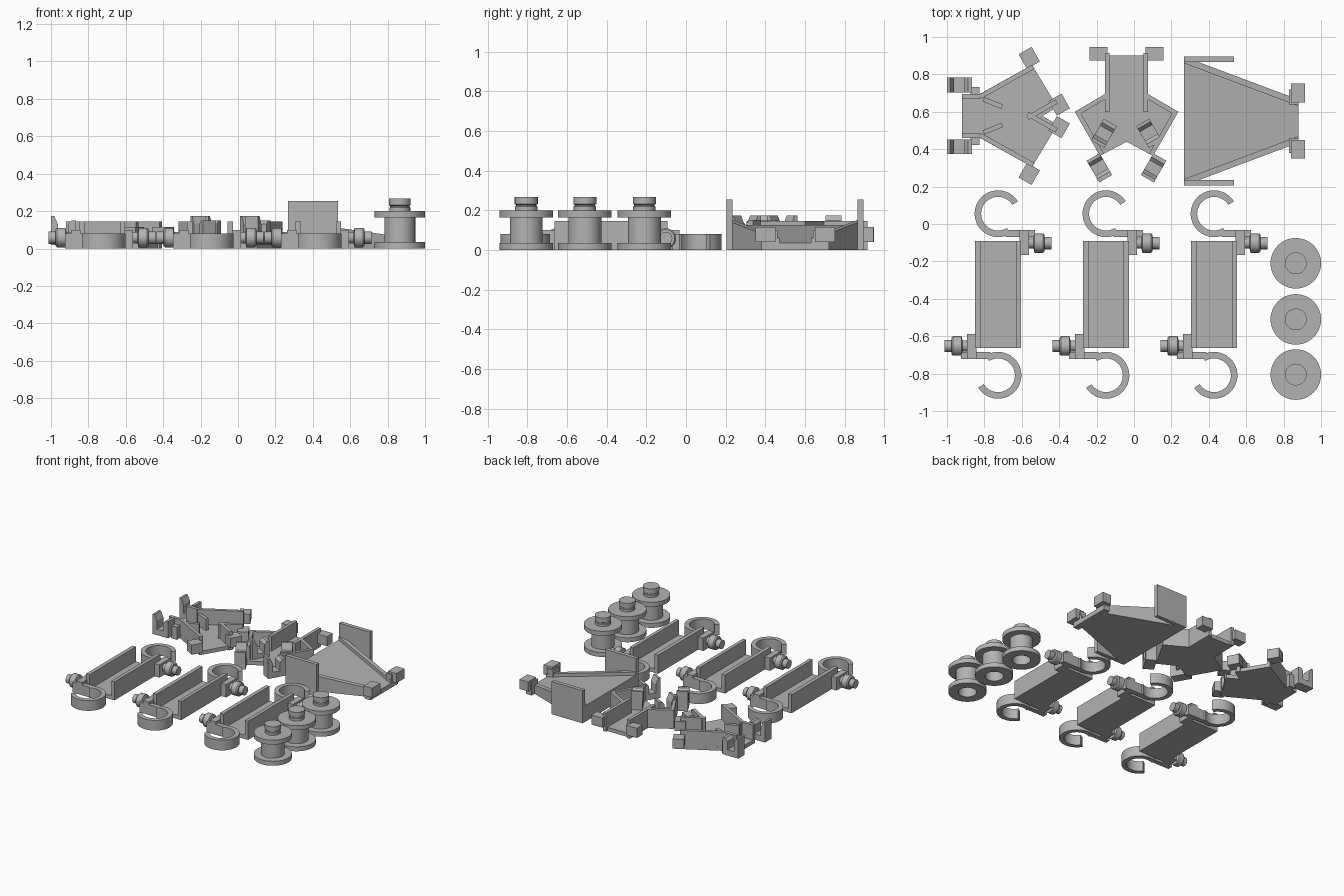
import bpy, bmesh, math
from mathutils import Vector, Matrix

if "Cube" in bpy.data.objects:
    bpy.data.objects.remove(bpy.data.objects["Cube"])

grey = bpy.data.materials.new("plain grey")
grey.diffuse_color = (0.45, 0.45, 0.45, 1)
grey.use_nodes = True
grey.node_tree.nodes["Principled BSDF"].inputs["Base Color"].default_value = grey.diffuse_color


def finish(name, bm, smooth=False):
    bmesh.ops.recalc_face_normals(bm, faces=bm.faces)
    me = bpy.data.meshes.new(name)
    bm.to_mesh(me)
    bm.free()
    me.materials.append(grey)
    ob = bpy.data.objects.new(name, me)
    bpy.context.collection.objects.link(ob)
    if smooth:
        bpy.context.view_layer.objects.active = ob
        ob.select_set(True)
        bpy.ops.object.shade_smooth_by_angle(angle=math.radians(35))
        ob.select_set(False)
    return ob


def prism(name, pts, z0, z1, smooth=False):
    """Upright prism; z1 may be a function of x for a sloping top."""
    bm = bmesh.new()
    top = z1 if callable(z1) else (lambda x: z1)
    lo = [bm.verts.new((x, y, z0)) for x, y in pts]
    hi = [bm.verts.new((x, y, top(x))) for x, y in pts]
    n = len(pts)
    bm.faces.new(lo)
    bm.faces.new(hi)
    for i in range(n):
        j = (i + 1) % n
        bm.faces.new((lo[i], lo[j], hi[j], hi[i]))
    return finish(name, bm, smooth)


def box(name, x0, x1, y0, y1, z0, z1):
    return prism(name, [(x0, y0), (x1, y0), (x1, y1), (x0, y1)], z0, z1)


def wall(name, p, q, z0=0.0, z1=0.145, t=0.025):
    """Straight wall from p to q, thickened to the left of its direction."""
    p, q = Vector(p), Vector(q)
    d = (q - p).normalized()
    n = Vector((-d.y, d.x)) * t
    return prism(name, [p, q, q + n, p + n], z0, z1)


def lathe(name, prof, seg=48):
    bm = bmesh.new()
    vs = [bm.verts.new((r, 0, z)) for r, z in prof]
    es = [bm.edges.new(e) for e in zip(vs, vs[1:])]
    bmesh.ops.spin(bm, geom=vs + es, cent=(0, 0, 0), axis=(0, 0, 1), angle=2 * math.pi, steps=seg)
    bmesh.ops.remove_doubles(bm, verts=bm.verts, dist=1e-5)
    return finish(name, bm, True)


def peg(name, x, y, deg=0, sx=0.08, sy=0.09):
    ob = box(name, -sx / 2, sx / 2, -sy / 2, sy / 2, 0.04, 0.115)
    ob.matrix_world = Matrix.Translation((x, y, 0)) @ Matrix.Rotation(math.radians(deg), 4, 'Z')


def clip(name, x, y, deg):
    """Two-pronged snap socket, its axis along deg."""
    prof = [(-.067, .02), (-.067, .175), (-.05, .175), (-.03, .13), (-.03, .065), (.025, .065),
            (.025, .13), (.045, .15), (.067, .15), (.067, .02)]
    bm = bmesh.new()
    a = [bm.verts.new((u, -.04, z)) for u, z in prof]
    b = [bm.verts.new((u, .04, z)) for u, z in prof]
    bm.faces.new(a)
    bm.faces.new(b)
    for i in range(len(a)):
        j = (i + 1) % len(a)
        bm.faces.new((a[i], a[j], b[j], b[i]))
    ob = finish(name, bm)
    ob.matrix_world = Matrix.Translation((x, y, 0)) @ Matrix.Rotation(math.radians(deg), 4, 'Z')


# Spools, bored from below
for y in (-0.21, -0.51, -0.805):
    ob = lathe("spool", [(0, .12), (.065, .12), (.065, 0), (.135, 0), (.135, .035), (.083, .035),
                         (.083, .165), (.135, .165), (.135, .2), (.056, .2), (.056, .218),
                         (.052, .222), (.052, .228), (.058, .232), (.058, .268), (0, .268)])
    ob.location = (0.865, y, 0)

# Straight tracks with a hook and an axle at each end
ring = [math.radians(a) for a in range(32, 303, 6)]
hook = [(.125 * math.cos(a), .432 + .125 * math.sin(a)) for a in ring]
hook += [(.09 * math.cos(a), .432 + .09 * math.sin(a)) for a in reversed(ring)]
for cx in (-0.727, -0.15, 0.428):
    place = Matrix.Translation((cx, -0.377, 0))
    parts = [box("track_floor", -.122, .122, -.285, .285, 0, .03),
             box("track_wall_left", -.122, -.092, -.285, .285, 0, .145),
             box("track_wall_right", .095, .122, -.285, .285, 0, .145)]
    for ob in parts:
        ob.matrix_world = place
    for turn in (0, math.pi):
        end = place @ Matrix.Rotation(turn, 4, 'Z')
        parts = [prism("hook_ring", hook, 0, .08, True),
                 box("hook_tail", .04, .197, .308, .345, 0, .08),
                 box("axle_bracket", .115, .165, .21, .345, 0, .1)]
        for ob in parts:
            ob.matrix_world = end
        axle = lathe("axle", [(0, 0), (.03, 0), (.03, .03), (.052, .035), (.052, .08),
                              (.045, .088), (.033, .088), (.033, .125), (0, .125)], 32)
        axle.matrix_world = end @ Matrix.Translation((.16, .275, .058)) @ Matrix.Rotation(math.pi / 2, 4, 'Y')

# Funnel tray: sloping floor, rims, tall side plates and pegs
def floor_z(x):
    return .125 - (x - .267) * .145


def rim_z(x):
    return .15 - (x - .267) * .145


cy = 0.55
prism("funnel_floor", [(.267, cy - .345), (.267, cy + .345), (.88, cy + .115), (.88, cy - .115)], 0, floor_z)
for s in (-1, 1):
    prism("funnel_rim", [(.267, cy + s * .345), (.88, cy + s * .115), (.88, cy + s * .08),
                         (.267, cy + s * .31)], 0, rim_z)
    box("funnel_side_plate", .267, .535, cy + s * .33 - .015, cy + s * .33 + .015, 0, .255)
    box("funnel_peg_arm", .83, .88, cy + s * .13 - .04, cy + s * .13 + .04, 0, .1)
    peg("funnel_peg", .878, cy + s * .15, 0, .075, .1)

# Splitter: trunk to the left, two arms to the right
cy = 0.578
half = [(-.92, .118), (-.823, .118), (-.545, .273), (-.41, .048)]
prism("splitter_floor", [(x, cy + y) for x, y in half] + [(-.49, cy)] +
      [(x, cy - y) for x, y in reversed(half)], 0, .03)
for s in (-1, 1):
    t = -.025 * s
    wall("splitter_trunk_wall", (-.92, cy + s * .118), (-.823, cy + s * .118), t=t)
    wall("splitter_outer_wall", (-.83, cy + s * .113), (-.545, cy + s * .273), t=t)
    wall("splitter_inner_wall", (-.575, cy), (-.42, cy + s * .088), t=t)
    wall("splitter_guide", (-.8, cy + s * .1), (-.7, cy + s * .06), 0, .12, t)
    box("splitter_bracket", -.875, -.825, cy + s * .13 - .025, cy + s * .13 + .025, 0, .1)
    clip("splitter_clip", -.933, cy + s * .165, 0)
    peg("splitter_outer_peg", -.56, cy + s * .31, s * 30)
    peg("splitter_inner_peg", -.4, cy + s * .06, s * 30)

# Merger: trunk to the back, two crossing arms to the front
cx = -0.04
half = [(.115, .9), (.115, .695), (.277, .6), (.142, .364)]
prism("merger_floor", [(cx + x, y) for x, y in half] + [(cx, .44)] +
      [(cx - x, y) for x, y in reversed(half)], 0, .03)
for s in (-1, 1):
    t = -.025 * s
    wall("merger_trunk_wall", (cx + s * .115, .6), (cx + s * .115, .915), t=-t)
    wall("merger_back_wall", (cx + s * .277, .6), (cx + s * .115, .695), t=-t)
    wall("merger_side_wall", (cx + s * .277, .6), (cx + s * .142, .364), t=t)
    clip("merger_inner_clip", cx + s * .12, .485, -60 * s)
    clip("merger_outer_clip", cx + s * .145, .3, 60 * s)
    peg("merger_peg", cx + s * .15, .91, 0, .095, .07)
